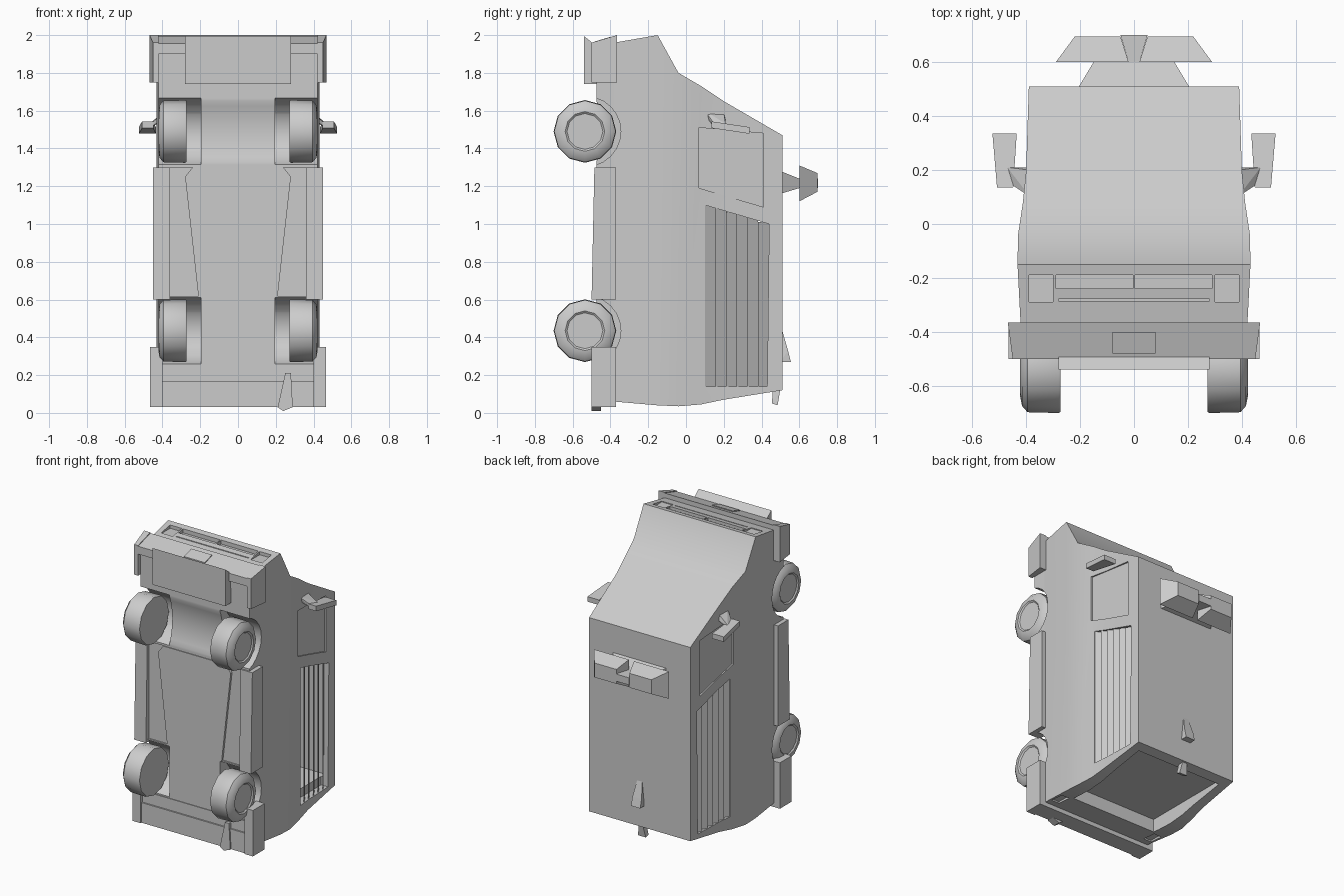
import bpy, bmesh
from math import sin, cos, tau, radians

cube = bpy.data.objects.get("Cube")
if cube:
    bpy.data.objects.remove(cube, do_unlink=True)

grey = bpy.data.materials.new("plain_grey")
grey.use_nodes = True
grey.diffuse_color = (0.6, 0.6, 0.6, 1)
grey.node_tree.nodes["Principled BSDF"].inputs["Base Color"].default_value = (0.6, 0.6, 0.6, 1)


def finish(name, bm, smooth=False):
    bmesh.ops.recalc_face_normals(bm, faces=bm.faces)
    mesh = bpy.data.meshes.new(name)
    bm.to_mesh(mesh)
    bm.free()
    mesh.materials.append(grey)
    ob = bpy.data.objects.new(name, mesh)
    bpy.context.collection.objects.link(ob)
    if smooth:
        shade(ob)
    return ob


def shade(ob):
    bpy.ops.object.select_all(action='DESELECT')
    ob.select_set(True)
    bpy.context.view_layer.objects.active = ob
    bpy.ops.object.shade_smooth_by_angle(angle=radians(32))


def hull(name, pts):
    """Convex solid around a few points."""
    bm = bmesh.new()
    for p in pts:
        bm.verts.new(p)
    res = bmesh.ops.convex_hull(bm, input=bm.verts)
    bmesh.ops.delete(bm, geom=list({v for v in res["geom_interior"] if isinstance(v, bmesh.types.BMVert)}),
                     context='VERTS')
    bmesh.ops.dissolve_limit(bm, angle_limit=0.01, verts=bm.verts, edges=bm.edges)
    return finish(name, bm)


def box(name, x, y, z):
    return hull(name, [(a, b, c) for a in x for b in y for c in z])


def prism(name, x, quad):
    """Side outline of (y, z) points, stretched across x."""
    return hull(name, [(a, b, c) for a in x for b, c in quad])


def loft(name, rings, smooth=False):
    """Skin over matching rings, capped at both ends."""
    bm = bmesh.new()
    rows = [[bm.verts.new(p) for p in r] for r in rings]
    n = len(rows[0])
    for a, b in zip(rows, rows[1:]):
        for i in range(n):
            j = (i + 1) % n
            bm.faces.new((a[i], a[j], b[j], b[i]))
    bm.faces.new(rows[0])
    bm.faces.new(rows[-1])
    return finish(name, bm, smooth)


def slab(y, w, low, high):
    return [(-w, y, low), (w, y, low), (w, y, high), (-w, y, high)]


def lathe(name, profile, y, z, sides, smooth=False):
    """Round part about an axle along x; profile is (x, radius)."""
    return loft(name, [[(x, y + r * cos(tau * i / sides), z + r * sin(tau * i / sides))
                        for i in range(sides)] for x, r in profile], smooth)


def cut(ob, cutter, keep=False):
    bpy.context.view_layer.objects.active = ob
    mod = ob.modifiers.new("cut", 'BOOLEAN')
    mod.operation = 'DIFFERENCE'
    mod.solver = 'EXACT'
    mod.object = cutter
    bpy.ops.object.modifier_apply(modifier=mod.name)
    if not keep:
        bpy.data.objects.remove(cutter, do_unlink=True)


# body shell, standing on its tail with the roof toward +y
body = loft("body_shell", [
    slab(-0.38, 0.42, 0.06, 1.96), slab(-0.15, 0.432, 0.04, 2.0),
    slab(-0.04, 0.43, 0.035, 1.8), slab(0.08, 0.412, 0.045, 1.73),
    slab(0.2, 0.4, 0.07, 1.65), slab(0.51, 0.39, 0.12, 1.47)])
cut(body, loft("cavity", [slab(-0.3, 0.38, 0.2, 1.2), slab(-0.04, 0.39, 0.2, 1.2),
                          slab(0.2, 0.36, 0.2, 1.05), slab(0.47, 0.35, 0.2, 1.05)]))
# tailgate recess
cut(body, box("tailgate_cut", (-0.33, 0.33), (-0.2, 0.44), (-0.1, 0.135)))

# chassis under the floor
chassis = box("chassis", (-0.42, 0.42), (-0.475, -0.37), (0.06, 1.92))
cut(chassis, box("floor_recess", (-0.36, 0.36), (-0.6, -0.465), (0.62, 1.3)))
wheel_z = {"rear": 0.435, "front": 1.49}
cut(chassis, lathe("axle_arch", [(-0.2, 0.46), (0.2, 0.46)], -0.905, wheel_z["front"], 64))

# details cut into sides, nose and tail
window = [(0.402, 0.07, 1.51), (0.381, 0.41, 1.48), (0.381, 0.41, 1.09), (0.402, 0.07, 1.19)]
louvre = [(0.1, 1.1), (0.44, 1.0), (0.43, 0.14), (0.1, 0.14)]
for s in (-1, 1):
    for z in wheel_z.values():
        well = lathe("wheel_well", [(s * 0.195, 0.185), (s * 0.6, 0.185)], -0.53, z, 24)
        cut(chassis, well, keep=True)
        cut(body, well)
    cut(body, hull("window_cut", [(s * (x + d), y, z) for x, y, z in window for d in (0, 0.1)]))
    cut(body, prism("louvre_cut", (s * 0.34, s * 0.5), louvre))
    cut(body, box("headlight_cut", (s * 0.3, s * 0.39), (-0.29, -0.19), (1.97, 2.1)))
    cut(body, box("tail_lamp_cut", (s * 0.35, s * 0.41), (-0.32, -0.22), (-0.1, 0.065)))
    cut(body, box("grille_cut", (s * 0.003, s * 0.29), (-0.24, -0.19), (1.965, 2.1)))
cut(body, box("nose_groove", (-0.28, 0.28), (-0.285, -0.278), (1.965, 2.1)))
shade(body)
shade(chassis)

for side, s in (("left", 1), ("right", -1)):
    # wheels with sunken hubs
    for end, z in wheel_z.items():
        lathe(f"{end}_{side}_wheel", [(s * x, r) for x, r in (
            (0.272, 0.162), (0.28, 0.166), (0.395, 0.163), (0.415, 0.14),
            (0.422, 0.105), (0.414, 0.095))], -0.535, z, 12, True)

    # side louvres, tilted so they open toward the wheels
    for i in range(6):
        y = 0.1 + i * 0.056
        low, high = 0.12 + i * 0.004, 1.1 - i * 0.018
        outer = 0.405 - i * 0.003
        hull(f"{side}_louvre_{i + 1}", [(s * (outer - dx), y + dy, z) for z in (low, high)
                                       for dx, dy in ((0, 0), (0.006, 0), (0.035, 0.058), (0.041, 0.058))])

    # door mirror, tilted, and its tapering arm
    hull(f"{side}_mirror", [(s * x, y, z + t) for t in (0, 0.035) for x, y, z in (
        (0.435, 0.335, 1.478), (0.525, 0.335, 1.478), (0.508, 0.135, 1.508), (0.448, 0.135, 1.508))])
    hull(f"{side}_mirror_arm", [(s * x, y, z) for x, y, z in (
        (0.385, 0.1, 1.6), (0.385, 0.2, 1.59), (0.385, 0.11, 1.56), (0.385, 0.21, 1.55),
        (0.46, 0.15, 1.53), (0.47, 0.21, 1.53), (0.46, 0.15, 1.515), (0.47, 0.21, 1.51))])

    # sills and bumper ends
    hull(f"{side}_sill", [(s * x, y, z) for x in (0.36, 0.45)
                          for y, z in ((-0.37, 0.6), (-0.5, 0.6), (-0.485, 1.3), (-0.37, 1.3))])
    hull(f"{side}_front_bumper_end", [(s * x, y, z) for x, y, top in (
        (0.42, -0.365, 2.0), (0.468, -0.365, 2.0), (0.45, -0.5, 1.96), (0.42, -0.5, 1.96))
        for z in (1.75, top)])
    box(f"{side}_rear_bumper_end", (s * 0.4, s * 0.465), (-0.5, -0.37), (0.03, 0.35))

# bumpers and skid plate
prism("front_bumper", (-0.43, 0.43), [(-0.365, 1.995), (-0.5, 1.955), (-0.5, 1.9), (-0.365, 1.9)])
prism("skid_plate", (-0.28, 0.28), [(-0.54, 1.74), (-0.54, 1.995), (-0.49, 1.955), (-0.47, 1.74)])
prism("front_plate", (-0.08, 0.08), [(-0.48, 1.967), (-0.4, 1.991), (-0.4, 1.985), (-0.48, 1.961)])
box("rear_bumper", (-0.42, 0.42), (-0.49, -0.37), (0.03, 0.17))
box("rear_bumper_step", (-0.41, 0.41), (-0.48, -0.4), (0.16, 0.25))

# tapered underbody cover
hull("underbody_cover", [(x, y, z) for y in (-0.48, -0.44) for x, z in (
    (-0.28, 1.25), (-0.24, 1.3), (0.24, 1.3), (0.28, 1.25), (0.21, 0.62), (-0.21, 0.62))])

# exhaust
hull("exhaust_pipe", [(x, y, z) for y in (-0.5, -0.45) for x, z in (
    (0.21, 0.03), (0.24, 0.01), (0.29, 0.03), (0.28, 0.21), (0.25, 0.21))])

# roof light bar
hull("light_bar_base", [(x, y, z) for w, y, zs in ((0.21, 0.5, (1.16, 1.28)), (0.15, 0.6, (1.19, 1.24)))
                        for x in (-w, w) for z in zs])
for side, s in (("left", 1), ("right", -1)):
    hull(f"light_bar_{side}", [(s * x, y, z) for x, y, zs in (
        (0.02, 0.6, (1.12, 1.31)), (0.29, 0.6, (1.12, 1.31)),
        (0.05, 0.695, (1.17, 1.27)), (0.22, 0.695, (1.17, 1.27))) for z in zs])
hull("light_bar_centre", [(x, y, z) for w, y in ((0.02, 0.6), (0.05, 0.7))
                          for x in (-w, w) for z in (1.19, 1.24)])

# roof aerial and tail fin
hull("roof_aerial", [(x, y, z) for w, y, z in ((0.035, 0.5, 0.27), (0.035, 0.555, 0.27),
                                               (0.035, 0.54, 0.33), (0.015, 0.5, 0.47)) for x in (-w, w)])
hull("tail_fin", [(x, y, z) for w, y, z in ((0.015, 0.46, 0.13), (0.015, 0.5, 0.13),
                                            (0.03, 0.455, 0.05), (0.03, 0.485, 0.04)) for x in (-w, w)])
